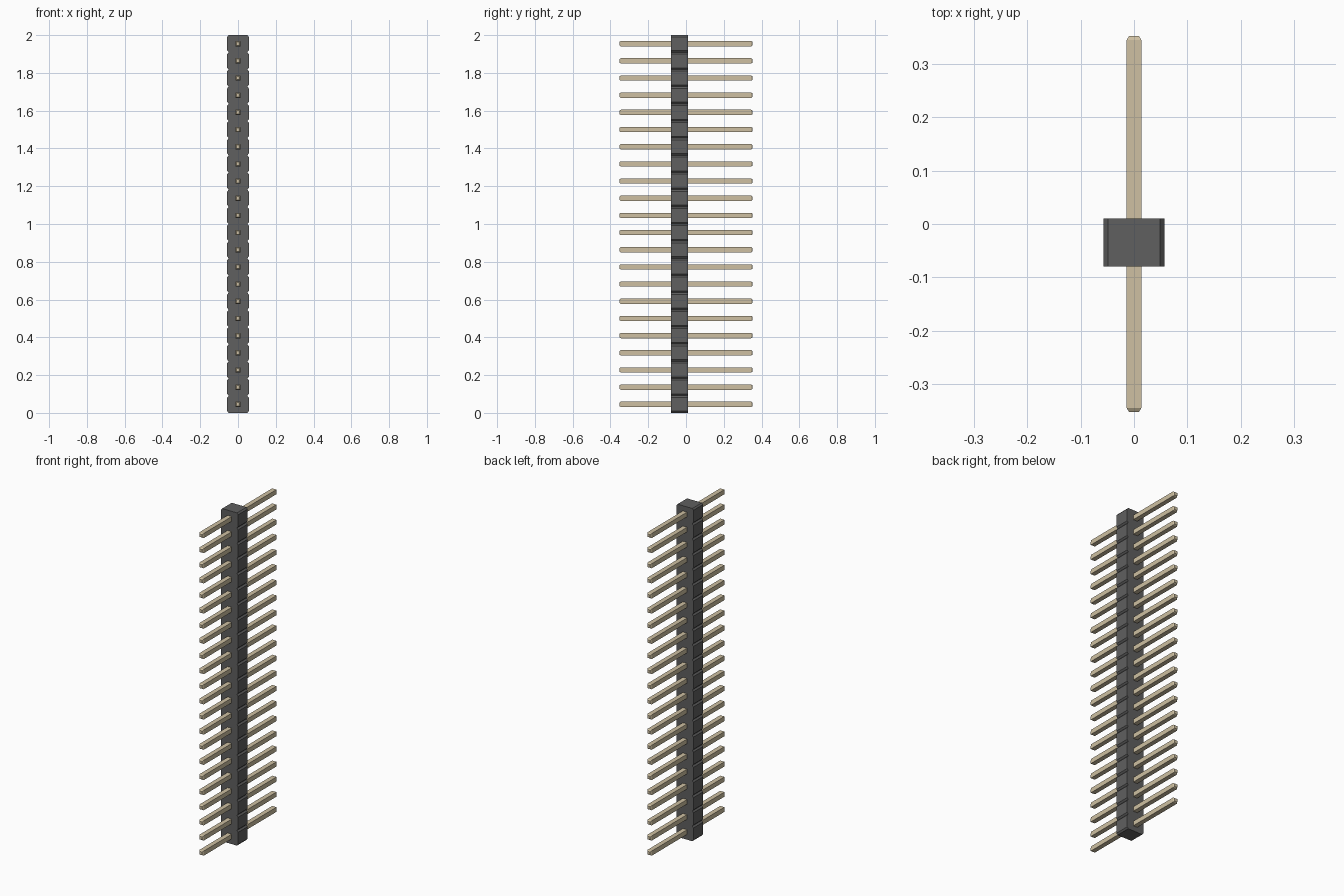
import bpy
import bmesh

if "Cube" in bpy.data.objects:
    bpy.data.objects.remove(bpy.data.objects["Cube"])

COUNT = 22
PITCH = 2.0 / COUNT
HALF_W, NECK = 0.057, 0.049        # body half width, and at the notches
CHAMFER = 0.009                    # notch height on each side of a joint
Y_FRONT, Y_BACK = -0.080, 0.0105
PIN_R, TIP_R = 0.014, 0.009
PIN_END, TIP_LEN = 0.353, 0.008


def material(name, color):
    mat = bpy.data.materials.new(name)
    mat.diffuse_color = color
    mat.use_nodes = True
    mat.node_tree.nodes["Principled BSDF"].inputs["Base Color"].default_value = mat.diffuse_color
    return mat


def add_object(name, bm, mat):
    bmesh.ops.recalc_face_normals(bm, faces=bm.faces)
    mesh = bpy.data.meshes.new(name)
    bm.to_mesh(mesh)
    bm.free()
    mesh.materials.append(mat)
    obj = bpy.data.objects.new(name, mesh)
    bpy.context.collection.objects.link(obj)
    return obj


plastic = material("dark_plastic", (0.115, 0.115, 0.115, 1))
metal = material("gold_plating", (0.62, 0.53, 0.36, 1))

# Insulating strip: notched outline extruded from front to back
right = []
for i in range(COUNT):
    z0, z1 = i * PITCH, (i + 1) * PITCH
    if i == 0:
        right.append((NECK, z0))
    right += [(HALF_W, z0 + CHAMFER), (HALF_W, z1 - CHAMFER), (NECK, z1)]

bm = bmesh.new()
rows = [[bm.verts.new((s * x, y, z)) for x, z in right]
        for s, y in ((-1, Y_FRONT), (1, Y_FRONT), (1, Y_BACK), (-1, Y_BACK))]
for a, b in zip(rows, rows[1:] + rows[:1]):
    for k in range(len(right) - 1):
        bm.faces.new((a[k], b[k], b[k + 1], a[k + 1]))
bm.faces.new([r[0] for r in rows])
bm.faces.new([r[-1] for r in rows])
add_object("header_strip", bm, plastic)

# Square pin with tapered tips, lofted along y
bm = bmesh.new()
sections = [(-PIN_END, TIP_R), (-PIN_END + TIP_LEN, PIN_R),
            (PIN_END - TIP_LEN, PIN_R), (PIN_END, TIP_R)]
rings = [[bm.verts.new((sx * r, y, sz * r))
          for sx, sz in ((-1, -1), (1, -1), (1, 1), (-1, 1))]
         for y, r in sections]
for a, b in zip(rings, rings[1:]):
    for k in range(4):
        n = (k + 1) % 4
        bm.faces.new((a[k], a[n], b[n], b[k]))
bm.faces.new(rings[0])
bm.faces.new(rings[-1])
pin = add_object("pin_01", bm, metal)
pin.location.z = PITCH / 2

# Remaining pins share the same mesh
for i in range(1, COUNT):
    copy = bpy.data.objects.new(f"pin_{i + 1:02d}", pin.data)
    copy.location.z = (i + 0.5) * PITCH
    bpy.context.collection.objects.link(copy)
